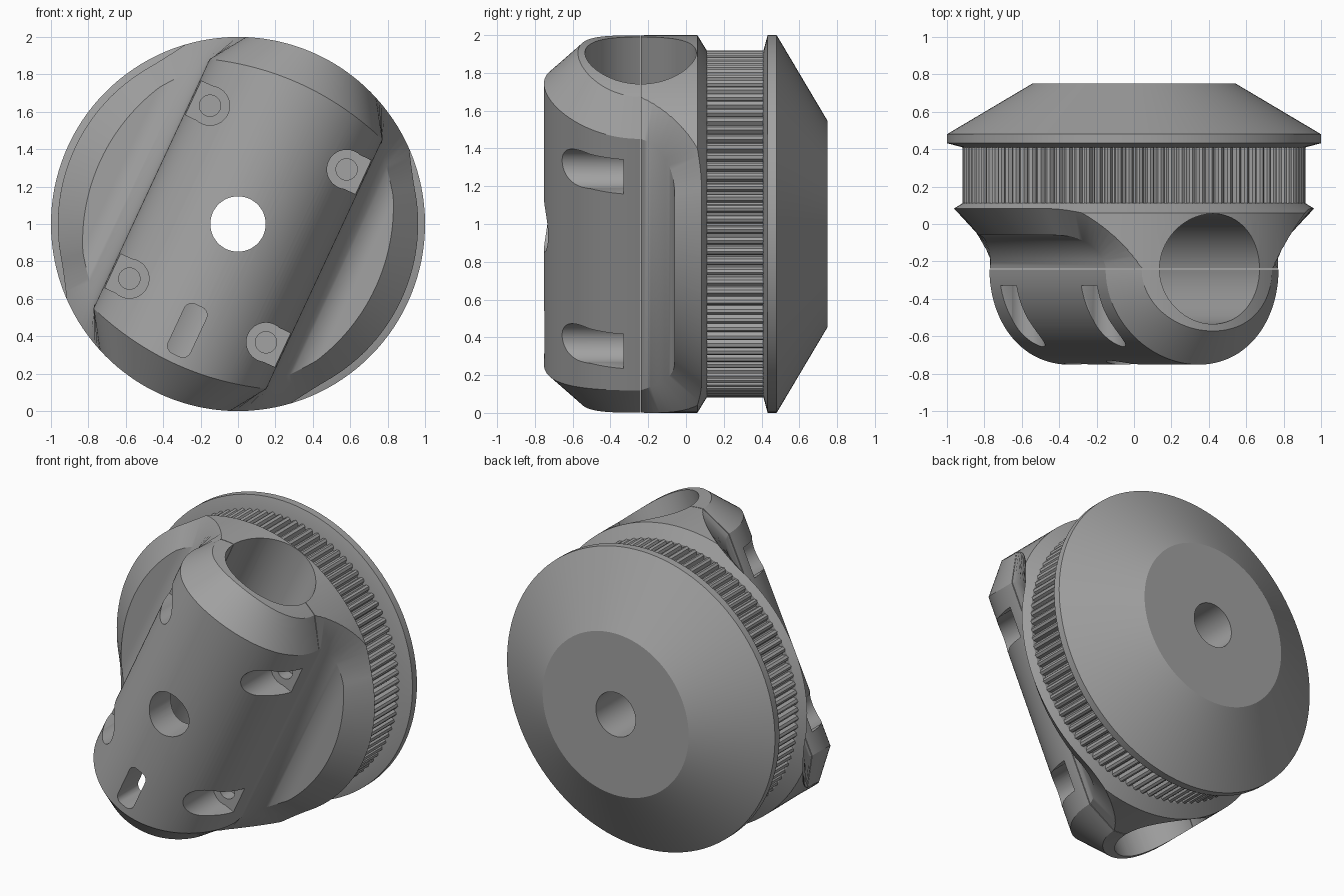
import bpy, bmesh
from math import sin, cos, pi, sqrt, atan2, radians
from mathutils import Matrix, Vector

cube = bpy.data.objects.get("Cube")
if cube:
    bpy.data.objects.remove(cube)

grey = bpy.data.materials.new("mid_grey")
grey.use_nodes = True
colour = (0.36, 0.36, 0.36, 1)
grey.diffuse_color = colour
grey.node_tree.nodes["Principled BSDF"].inputs["Base Color"].default_value = colour

SPLIT = -0.24      # height of the clamp joint and tube axis
TUBE_R = 0.51
BORE_R = 0.148
PLACE = Matrix.Translation((0, 0, 1)) @ Matrix.Rotation(radians(25), 4, 'Y')


def make(name, bm):
    bmesh.ops.remove_doubles(bm, verts=bm.verts, dist=1e-5)
    bmesh.ops.recalc_face_normals(bm, faces=bm.faces)
    mesh = bpy.data.meshes.new(name)
    bm.to_mesh(mesh)
    bm.free()
    mesh.materials.append(grey)
    ob = bpy.data.objects.new(name, mesh)
    bpy.context.collection.objects.link(ob)
    return ob


def loft(bm, rows, wrap_row=False, wrap_all=False):
    """Join rows of points with quads."""
    grid = [[bm.verts.new(p) for p in row] for row in rows]
    n, m = len(grid), len(grid[0])
    for i in range(n if wrap_all else n - 1):
        for j in range(m if wrap_row else m - 1):
            a, b = grid[i], grid[(i + 1) % n]
            k = (j + 1) % m
            bm.faces.new((a[j], a[k], b[k], b[j]))
    return grid


def revolve(name, profile, steps=128):
    """Spin a closed (radius, y) profile about the y axis."""
    bm = bmesh.new()
    loft(bm, [[(r * sin(2 * pi * i / steps), y, r * cos(2 * pi * i / steps))
               for r, y in profile] for i in range(steps)], True, True)
    return make(name, bm)


def rod(name, radius, length, centre, axis='Y', steps=64):
    bm = bmesh.new()
    bmesh.ops.create_cone(bm, cap_ends=True, segments=steps, radius1=radius,
                          radius2=radius, depth=length)
    if axis == 'Y':
        bm.transform(Matrix.Rotation(pi / 2, 4, 'X'))
    bm.transform(Matrix.Translation(centre))
    return make(name, bm)


def block(name, size, centre):
    bm = bmesh.new()
    bmesh.ops.create_cube(bm, size=1)
    bm.transform(Matrix.Translation(centre) @ Matrix.Diagonal((*size, 1)))
    return make(name, bm)


def cut(target, cutter):
    cutter.hide_render = True
    mod = target.modifiers.new("cut", 'BOOLEAN')
    mod.operation, mod.solver, mod.object = 'DIFFERENCE', 'EXACT', cutter
    bpy.context.view_layer.objects.active = target
    bpy.ops.object.modifier_apply(modifier=mod.name)
    bpy.data.objects.remove(cutter)


# Front clamp: half round bar with rounded ends and a chamfer at each end
def front_clamp():
    base = SPLIT - 0.002
    bm = bmesh.new()
    rows = []
    for i in range(65):
        t = -pi / 2 + pi * i / 64
        k = sin(t) ** 2
        rim = 0.33 + 0.055 * k
        shoulder = 0.82 - 0.085 * k
        e = rim * sin(t)
        end = sqrt(1 - e * e)
        inner = (e, base - rim * cos(t))
        outer = (TUBE_R * sin(t), base - TUBE_R * cos(t))
        rows.append([(e, base, -end), (*inner, -end), (*outer, -shoulder),
                     (*outer, shoulder), (*inner, end), (e, base, end)])
    loft(bm, rows)
    bmesh.ops.remove_doubles(bm, verts=bm.verts, dist=1e-5)
    bmesh.ops.holes_fill(bm, edges=[x for x in bm.edges if x.is_boundary], sides=0)
    return make("front_clamp", bm)


# Side relief: filleted wall, flat floor and a chamfer running out to the rim
def side_relief(side):
    R, floor_e = 0.18, TUBE_R + 0.178
    stations = []
    for i in range(17):
        a = pi / 2 * i / 16
        s = sin(a)
        stations.append((floor_e - R * cos(a), SPLIT + R * s, 0.893 - 0.05 * s, s))
    for i in range(1, 17):
        s = sin(pi / 2 * i / 16)
        stations.append((floor_e + (0.81 - floor_e) * s, SPLIT + R, 0.843 - 0.033 * s, 1))
    rows = []
    for e, y, r, s in stations:
        d = sqrt(max(r * r - e * e, 0))
        ang = atan2(e, d) - radians(12) * (1 - s)
        rad = 1 - 0.035 * s
        p = Vector((e, y, d))
        q = Vector((rad * sin(ang), SPLIT + 0.325 * s, rad * cos(ang) if d > 1e-4 else 0))
        q += (q - p) * 0.45
        half = [q, p]
        low = [(v.x, v.y, -v.z) for v in half] + [tuple(v) for v in reversed(half)]
        rows.append(low + [(x, -0.5, z) for x, _, z in reversed(low)])
    bm = bmesh.new()
    ring = loft(bm, rows, True)[0]
    for j in range(3):
        bm.faces.new((ring[j], ring[j + 1], ring[6 - j], ring[7 - j]))
    if side < 0:
        bm.transform(Matrix.Rotation(pi, 4, 'Y'))
    # Drop the faces that collapse at the tip
    bmesh.ops.remove_doubles(bm, verts=bm.verts, dist=1e-5)
    bmesh.ops.dissolve_degenerate(bm, edges=bm.edges, dist=1e-6)
    return make("side_relief", bm)


front = front_clamp()
rear = revolve("rear_clamp", [(BORE_R, SPLIT + 0.002), (1, SPLIT + 0.002), (1, 0.06),
                              (0.915, 0.112), (BORE_R, 0.112)])
for side in (1, -1):
    cut(rear, side_relief(side))
for half in (front, rear):
    cut(half, rod("tube_bore", 0.295, 2.4, (0, SPLIT, 0), 'Z', 96))
cut(front, rod("centre_bore", BORE_R, 1, (0, -0.6, 0)))

# Screw pockets, open to the outside, each with a screw hole
for sx in (1, -1):
    for sz in (1, -1):
        x, z = 0.403 * sx, 0.51 * sz
        cut(front, rod("pocket", 0.105, 0.6, (x, -0.63, z)))
        cut(front, block("pocket_mouth", (0.2, 0.6, 0.2), (x + 0.1 * sx, -0.63, z)))
        cut(front, rod("screw_hole", 0.057, 0.4, (x, -0.3, z), steps=32))

# Rounded slot through the front wall
bm = bmesh.new()
outline = []
for i in range(32):
    a = 2 * pi * (i + 0.5) / 32
    outline.append((0.045 * cos(a) + (0.02 if cos(a) > 0 else -0.02),
                    0.045 * sin(a) + (0.1 if sin(a) > 0 else -0.1)))
slot_e, slot_d = -0.005, -0.63
rows = [[(slot_e + u, y, slot_d + v) for u, v in outline] for y in (-0.9, -0.4)]
for loop in loft(bm, rows, True):
    bm.faces.new(loop)
cut(front, make("slot", bm))

# Knurled ring
bm = bmesh.new()
teeth = 100
rows = []
for i in range(teeth):
    for off, r in ((0, 0.885), (0.18, 0.885), (0.32, 0.91), (0.58, 0.918), (0.86, 0.91)):
        a = 2 * pi * (i + off) / teeth
        rows.append([(rr * sin(a), y, rr * cos(a)) for rr, y in
                     ((BORE_R, 0.108), (r, 0.108), (r, 0.412), (BORE_R, 0.412))])
loft(bm, rows, True, True)
ring = make("knurled_ring", bm)

# Rear cap
cap = revolve("rear_cap", [(BORE_R, 0.408), (0.91, 0.408), (1, 0.432), (1, 0.48),
                           (0.545, 0.75), (BORE_R, 0.75)])

# Tilt and lift all parts, then smooth
bpy.ops.object.select_all(action='DESELECT')
for ob in (front, rear, ring, cap):
    ob.data.transform(PLACE)
    ob.select_set(True)
bpy.context.view_layer.objects.active = front
bpy.ops.object.shade_smooth_by_angle(angle=radians(25))
